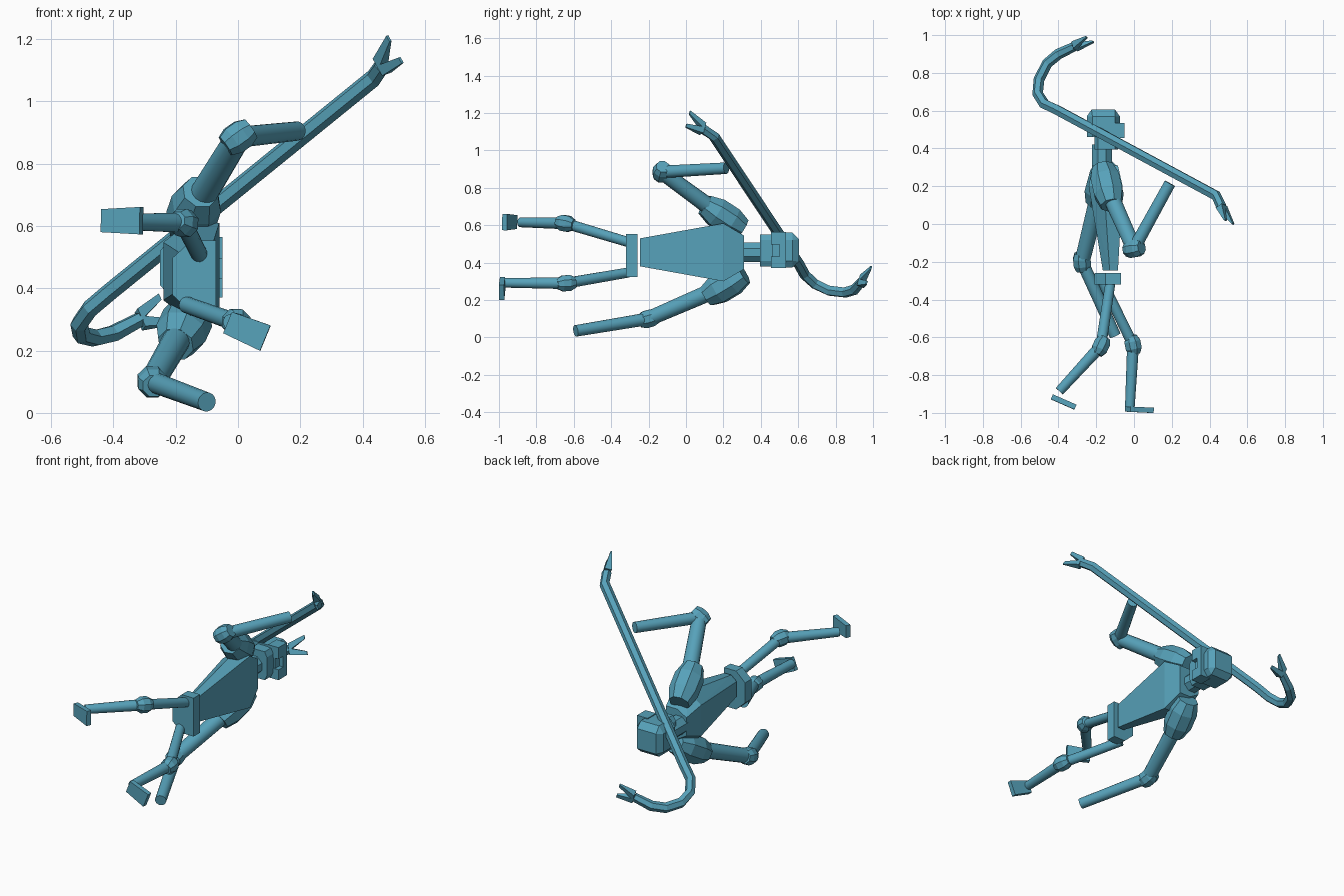
import bpy, bmesh, math
from mathutils import Vector as V

if "Cube" in bpy.data.objects:
    bpy.data.objects.remove(bpy.data.objects["Cube"])

teal = bpy.data.materials.new("teal_blue")
teal.use_nodes = True
colour = (0.095, 0.36, 0.49, 1)
teal.diffuse_color = colour
teal.node_tree.nodes["Principled BSDF"].inputs["Base Color"].default_value = colour


def finish(name, bm, smooth=False):
    bmesh.ops.recalc_face_normals(bm, faces=bm.faces)
    mesh = bpy.data.meshes.new(name)
    bm.to_mesh(mesh)
    bm.free()
    mesh.materials.append(teal)
    ob = bpy.data.objects.new(name, mesh)
    bpy.context.collection.objects.link(ob)
    if smooth:
        bpy.ops.object.select_all(action="DESELECT")
        ob.select_set(True)
        bpy.context.view_layer.objects.active = ob
        bpy.ops.object.shade_smooth_by_angle(angle=math.radians(35))
    return ob


def hull(name, points):
    """Faceted solid wrapped around a few corner points."""
    bm = bmesh.new()
    for p in points:
        bm.verts.new(p)
    res = bmesh.ops.convex_hull(bm, input=bm.verts)
    loose = [v for v in res["geom_interior"] if isinstance(v, bmesh.types.BMVert)]
    bmesh.ops.delete(bm, geom=loose, context="VERTS")
    bmesh.ops.dissolve_limit(bm, angle_limit=0.02, verts=bm.verts, edges=bm.edges)
    return finish(name, bm)


def sweep(name, path, radii, sides, smooth=False):
    """Polygonal tube along a path, with a radius at each point."""
    path = [V(p) for p in path]
    bm = bmesh.new()
    rings = []
    u = None
    for i, p in enumerate(path):
        t = (path[min(i + 1, len(path) - 1)] - path[max(i - 1, 0)]).normalized()
        ref = u if u is not None else V((0, 0, 1)) if abs(t.z) < 0.9 else V((1, 0, 0))
        u = (ref - t * ref.dot(t)).normalized()
        w = t.cross(u)
        angles = [math.tau * (k + 0.5) / sides for k in range(sides)]
        rings.append([bm.verts.new(p + (u * math.cos(a) + w * math.sin(a)) * radii[i])
                      for a in angles])
    for a, b in zip(rings, rings[1:]):
        for k in range(sides):
            m = (k + 1) % sides
            bm.faces.new((a[k], a[m], b[m], b[k]))
    bm.faces.new(rings[0])
    bm.faces.new(rings[-1])
    return finish(name, bm, smooth)


def limb(name, a, b, r1, r2):
    return sweep(name, [a, b], [r1, r2], 16, True)


def block(name, a, b, r, end=0.7, sides=8):
    """Barrel-like joint armour with narrowed ends."""
    a, b = V(a), V(b)
    return sweep(name, [a, a.lerp(b, 0.3), a.lerp(b, 0.7), b],
                 [r * end, r, r, r * end], sides)


def box(x1, x2, y1, y2, z1, z2):
    return [(x, y, z) for x in (x1, x2) for y in (y1, y2) for z in (z1, z2)]


MID = 0.455  # body's centre height


# Torso: flared sections with a chamfered back
def section(y, back, front, half):
    mid = back + (front - back) * 0.45
    return [(x, y, MID + s * h) for s in (-1, 1)
            for x, h in ((front, half), (mid, half), (back, half * 0.6))]


hull("torso", section(-0.245, -0.165, -0.085, 0.075) + section(0.2, -0.24, -0.06, 0.155)
     + section(0.31, -0.22, -0.085, 0.09))
hull("pelvis", [p for y in (-0.32, -0.26) for s in (-1, 1) for p in
                ((-0.07, y, 0.438 + s * 0.115), (-0.15, y, 0.438 + s * 0.115),
                 (-0.21, y, 0.438 + s * 0.06))])
sweep("neck", [(-0.17, 0.28, MID), (-0.17, 0.42, MID)], [0.057, 0.057], 8)

# Head, jaw and notched visor
hull("head", box(-0.25, -0.075, 0.46, 0.57, 0.41, 0.52)
     + box(-0.22, -0.1, 0.46, 0.57, 0.375, 0.56)
     + box(-0.225, -0.1, 0.46, 0.605, 0.405, 0.525))
hull("jaw", box(-0.21, -0.085, 0.395, 0.47, 0.41, 0.52)
     + box(-0.19, -0.1, 0.395, 0.47, 0.38, 0.55))
hull("visor_brow", box(-0.12, -0.05, 0.5, 0.535, 0.37, 0.565))
hull("visor_left", box(-0.12, -0.05, 0.455, 0.5, 0.37, 0.432))
hull("visor_right", box(-0.12, -0.05, 0.455, 0.5, 0.496, 0.565))

# Arms: shoulder start, shoulder end, elbow, wrist
arms = {
    "right": ((-0.165, 0.3, 0.58), (-0.12, 0.1, 0.71), (0, -0.13, 0.885), (0.19, 0.215, 0.905)),
    "left": ((-0.145, 0.31, 0.34), (-0.2, 0.11, 0.22), (-0.275, -0.2, 0.1), (-0.1, -0.59, 0.035)),
}
for side, (s1, s2, elbow, wrist) in arms.items():
    s1, s2, elbow, wrist = map(V, (s1, s2, elbow, wrist))
    block(side + "_shoulder", s1, s2, 0.083, 0.72)
    limb(side + "_upper_arm", s1.lerp(s2, 0.6), elbow, 0.046, 0.041)
    along = ((elbow - s2).normalized() + (wrist - elbow).normalized()).normalized()
    block(side + "_elbow", elbow - along * 0.05, elbow + along * 0.05, 0.05, 0.75)
    limb(side + "_forearm", elbow, wrist, 0.034, 0.031)

# Legs: hip, knee, ankle, heel, toe
legs = {
    "right": ((-0.125, -0.31, 0.51), (-0.175, -0.645, 0.61), (-0.395, -0.885, 0.615),
              (-0.435, -0.915, 0.617), (-0.31, -0.97, 0.617)),
    "left": ((-0.165, -0.31, 0.347), (-0.005, -0.64, 0.29), (-0.022, -0.97, 0.292),
             (-0.033, -0.98, 0.29), (0.088, -0.986, 0.24)),
}
for side, points in legs.items():
    hip, knee, ankle, heel, toe = map(V, points)
    limb(side + "_thigh", hip, knee, 0.027, 0.029)
    along = ((knee - hip).normalized() + (ankle - knee).normalized()).normalized()
    block(side + "_knee", knee - along * 0.05, knee + along * 0.05, 0.046, 0.65)
    limb(side + "_shin", knee, ankle, 0.032, 0.026)
    forward = (toe - heel).normalized()
    shin = (ankle - knee).normalized()
    across = forward.cross(shin).normalized()
    sole = across.cross(forward)
    hull(side + "_foot", [p + across * w * s + sole * d for p, w in ((heel, 0.037), (toe, 0.044))
                          for s in (-1, 1) for d in (-0.014, 0.014)])

# Crowbar: hexagonal bar with a hooked end and two claws
low_fork, high_fork = V((-0.315, 0.94, 0.3)), V((0.463, 0.09, 1.115))
bar = [low_fork, (-0.4, 0.9, 0.255), (-0.46, 0.85, 0.24), (-0.503, 0.765, 0.25),
       (-0.51, 0.69, 0.285), (-0.475, 0.635, 0.335), (-0.41, 0.605, 0.39),
       (0.435, 0.15, 1.075), high_fork]
sweep("crowbar_bar", bar, [0.025] + [0.029] * 7 + [0.027], 6)


def claw(name, base, tip1, tip2):
    tip1, tip2 = V(tip1), V(tip2)
    side = (tip1 - tip2).normalized()
    normal = (tip1 - base).cross(tip2 - base).normalized()
    for label, tip, s in (("a", tip1, side), ("b", tip2, -side)):
        pts = [base + s * w + normal * d for w in (-0.006, 0.032) for d in (-0.02, 0.02)]
        pts += [tip + s * w + normal * d for w in (-0.014, 0.008) for d in (-0.004, 0.004)]
        hull(name + "_" + label, pts)


claw("hook_claw", low_fork, (-0.252, 0.99, 0.375), (-0.215, 0.965, 0.29))
claw("straight_claw", high_fork, (0.483, 0.02, 1.205), (0.525, 0.0, 1.13))
